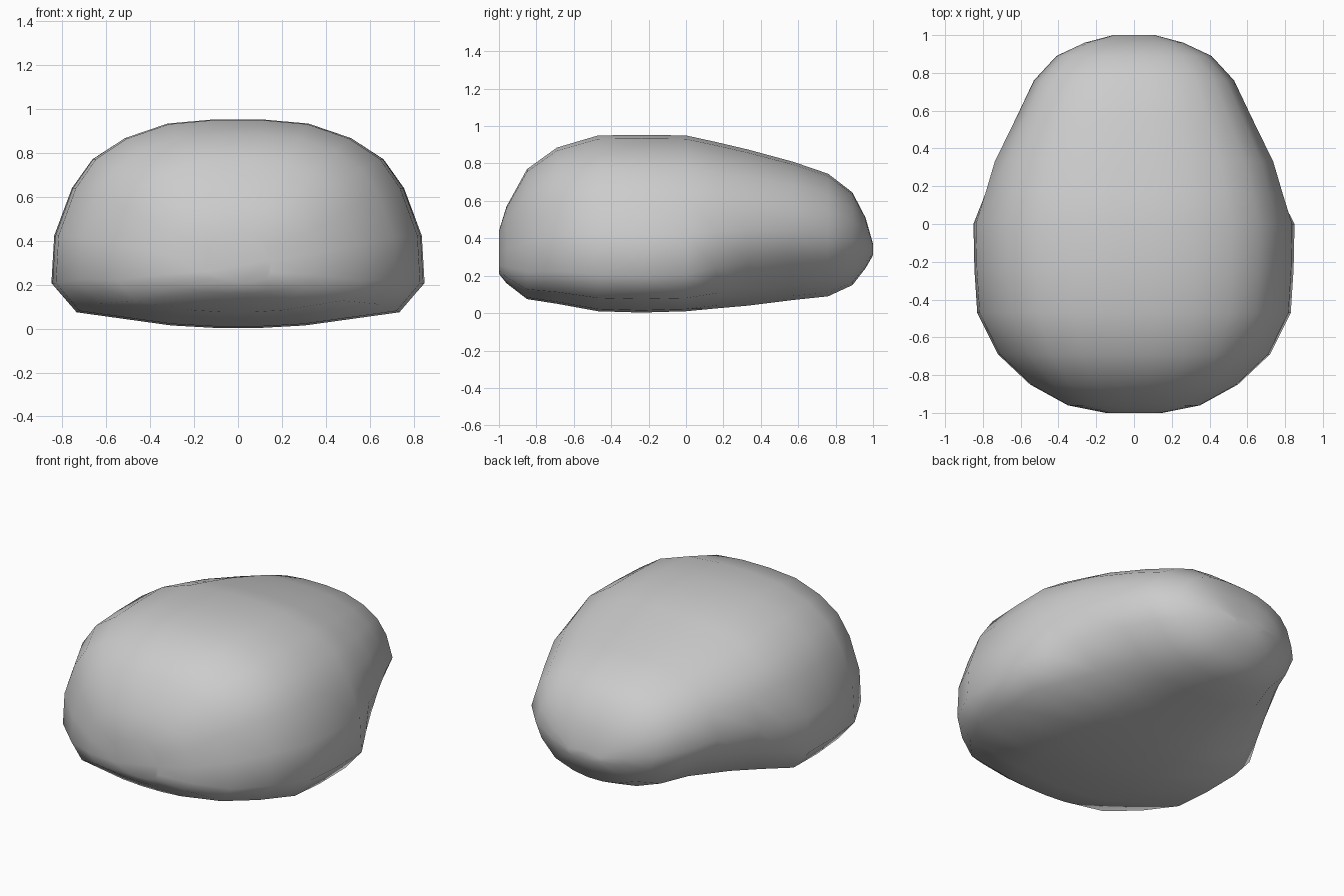
import bpy, bmesh

if "Cube" in bpy.data.objects:
    bpy.data.objects.remove(bpy.data.objects["Cube"])

# Half cross-section as (share of half width, share of height), top to bottom
FULL = [(.13, 1), (.38, .98), (.61, .91), (.78, .81), (.89, .67),
        (.985, .44), (1, .21), (.87, .075), (.36, .012), (.12, 0)]
UNDERCUT = [(.14, 1), (.39, .98), (.62, .92), (.80, .83), (.92, .70),
            (1, .50), (.90, .32), (.67, .12), (.36, .03), (.12, 0)]

# Sections along y: position, half width, bottom, top, amount of undercut
SECTIONS = [
    (-1.00, .15, .21, .44, 0), (-.96, .35, .16, .57, 0),
    (-.85, .55, .075, .77, 0), (-.69, .72, .05, .885, 0),
    (-.47, .83, .01, .95, 0), (-.24, .845, .003, .953, 0),
    (.00, .85, .01, .95, 0), (.16, .795, .025, .915, .35),
    (.33, .74, .04, .875, .75), (.57, .62, .07, .81, 1),
    (.76, .53, .09, .745, 1), (.89, .41, .15, .645, 1),
    (.96, .26, .24, .51, 1), (1.00, .11, .31, .37, 1),
]

bm = bmesh.new()
rings = []
for y, w, bot, top, cut in SECTIONS:
    half = []
    for (fx, fz), (ux, uz) in zip(FULL, UNDERCUT):
        x = w * (fx + (ux - fx) * cut)
        z = bot + (top - bot) * (fz + (uz - fz) * cut)
        half.append((x, z))
    loop = half + [(-x, z) for x, z in reversed(half)]
    rings.append([bm.verts.new((x, y, z)) for x, z in loop])

# Skin between neighbouring sections, then close both ends
n = len(rings[0])
for a, b in zip(rings, rings[1:]):
    for i in range(n):
        j = (i + 1) % n
        bm.faces.new((a[i], a[j], b[j], b[i]))
bm.faces.new(rings[0])
bm.faces.new(rings[-1])
bmesh.ops.recalc_face_normals(bm, faces=bm.faces)
for f in bm.faces:
    f.smooth = True

mesh = bpy.data.meshes.new("rounded_body")
bm.to_mesh(mesh)
bm.free()
body = bpy.data.objects.new("rounded_body", mesh)
bpy.context.collection.objects.link(body)
